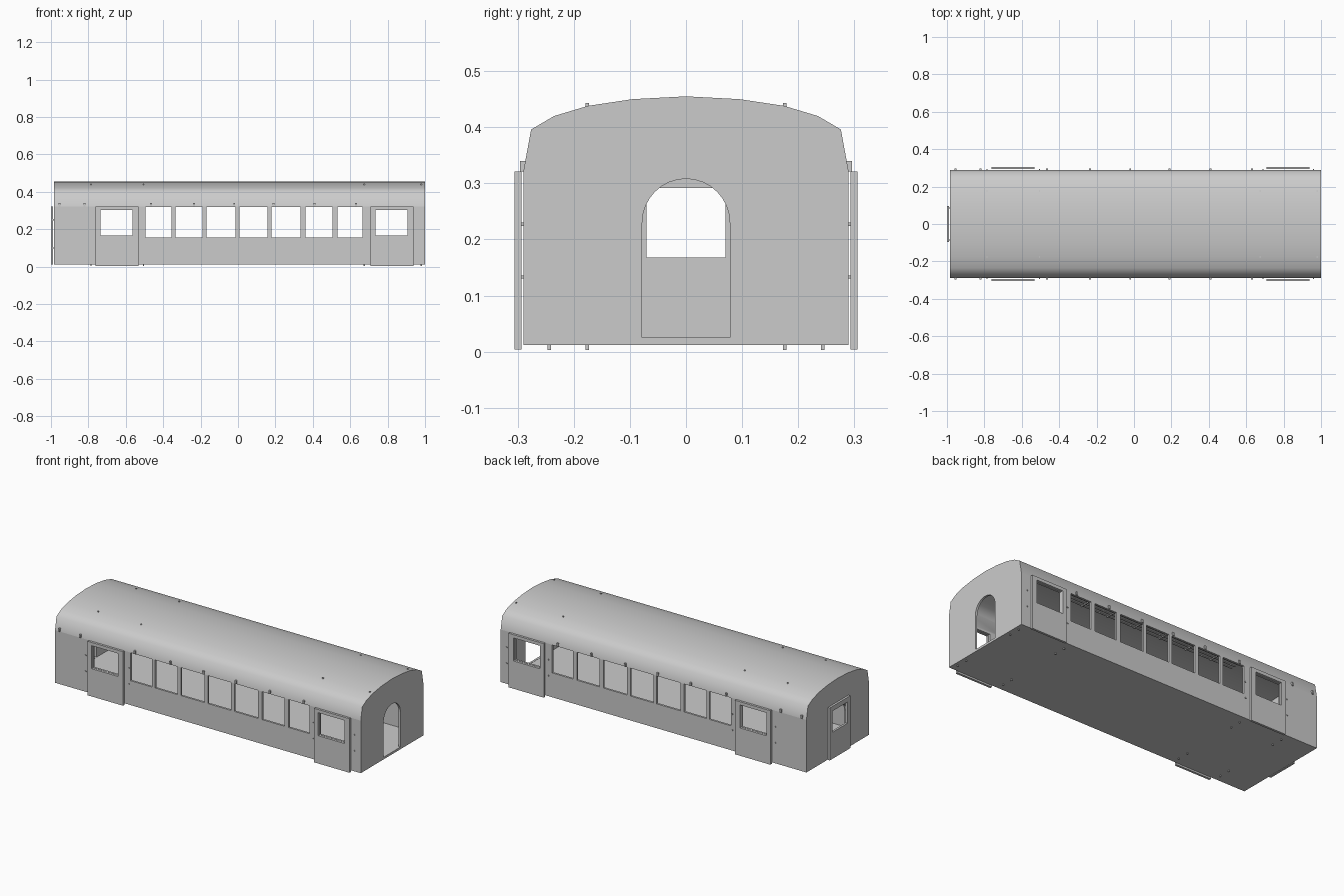
import bpy, bmesh, math
from mathutils import Matrix, Vector

if "Cube" in bpy.data.objects:
    bpy.data.objects.remove(bpy.data.objects["Cube"])

grey = bpy.data.materials.new("plain_grey")
grey.use_nodes = True
grey.diffuse_color = (0.6, 0.6, 0.6, 1)
grey.node_tree.nodes["Principled BSDF"].inputs["Base Color"].default_value = (0.6, 0.6, 0.6, 1)


def make_object(name, bm):
    bmesh.ops.recalc_face_normals(bm, faces=bm.faces)
    mesh = bpy.data.meshes.new(name)
    bm.to_mesh(mesh)
    bm.free()
    mesh.materials.append(grey)
    obj = bpy.data.objects.new(name, mesh)
    bpy.context.collection.objects.link(obj)
    return obj


def boxes(name, ranges):
    """One object out of boxes given as (x0, x1, y0, y1, z0, z1)."""
    bm = bmesh.new()
    for x0, x1, y0, y1, z0, z1 in ranges:
        centre = Vector((x0 + x1, y0 + y1, z0 + z1)) / 2
        size = Matrix.Diagonal((x1 - x0, y1 - y0, z1 - z0, 1))
        bmesh.ops.create_cube(bm, size=1, matrix=Matrix.Translation(centre) @ size)
    return make_object(name, bm)


def prism(name, outline, x0, x1):
    """Extrude a (y, z) outline along the length."""
    bm = bmesh.new()
    face = bm.faces.new([bm.verts.new((x0, y, z)) for y, z in outline])
    out = bmesh.ops.extrude_face_region(bm, geom=[face])
    verts = [v for v in out["geom"] if isinstance(v, bmesh.types.BMVert)]
    bmesh.ops.translate(bm, verts=verts, vec=(x1 - x0, 0, 0))
    return make_object(name, bm)


def cut(target, cutter):
    mod = target.modifiers.new("cut", 'BOOLEAN')
    mod.operation, mod.solver, mod.object = 'DIFFERENCE', 'EXACT', cutter
    cutter.hide_render = True
    bpy.context.view_layer.objects.active = target
    bpy.ops.object.modifier_apply(modifier=mod.name)
    bpy.data.objects.remove(cutter)


def mirrored(half):
    return half + [(-y, z) for y, z in reversed(half) if y > 0]


BACK, FRONT = -0.985, 1.0
WALL = 0.012
FLOOR = 0.012

# Body shell, hollowed out
half = [(0.29, FLOOR), (0.29, 0.32), (0.276, 0.396), (0.235, 0.42),
        (0.175, 0.438), (0.095, 0.45), (0, 0.455)]
inner = [(max(0, y - WALL) if y else 0, z + (WALL if z == FLOOR else -WALL * 0.8))
         for y, z in half]
body = prism("body_shell", mirrored(half), BACK, FRONT)
cut(body, prism("inside_cutter", mirrored(inner), BACK + WALL, FRONT - WALL))

# Side windows and the openings behind the side doors
windows = [(-0.495, -0.355), (-0.335, -0.19), (-0.168, -0.013), (0.008, 0.158),
           (0.179, 0.334), (0.36, 0.505), (0.532, 0.666)]
doors = [(-0.762, -0.532), (0.709, 0.939)]
holes = [(a, b, -1, 1, 0.155, 0.319) for a, b in windows]
holes += [(a + 0.026, b - 0.032, -1, 1, 0.167, 0.302) for a, b in doors]
cut(body, boxes("window_cutter", holes))

# Arched doorways through both ends
R = 0.078
arch = [(-R, 0.025), (R, 0.025)]
arch += [(R * math.cos(t * math.pi / 16), 0.23 + R * math.sin(t * math.pi / 16)) for t in range(17)]
cut(body, prism("arch_cutter", arch, -1.2, 1.2))

# Curved roof is smooth, walls and ends stay flat
for poly in body.data.polygons:
    poly.use_smooth = abs(poly.normal.z) > 0.1 and abs(poly.normal.x) < 0.1

# Side doors standing just off the walls
for side, label in ((-1, "right"), (1, "left")):
    for (a, b), end in zip(doors, ("rear", "fore")):
        y0, y1 = sorted((side * 0.293, side * 0.306))
        door = boxes(f"side_door_{label}_{end}", [(a, b, y0, y1, 0.004, 0.321)])
        cut(door, boxes("door_cutter", [(a + 0.026, b - 0.032, -1, 1, 0.167, 0.302)]))

# End door
end_door = boxes("end_door", [(-1, BACK - 0.003, -0.095, 0.095, 0.012, 0.32)])
cut(end_door, boxes("end_door_cutter", [(-1.1, -0.9, -0.07, 0.07, 0.168, 0.292)]))

# Small clips above the windows, and wall pins
clips, pins, roof_pegs, floor_pegs = [], [], [], []
P = 0.003
stations = (-0.785, -0.505, 0.675, 0.98)
for s in (-1, 1):
    y0, y1 = sorted((s * 0.284, s * 0.296))
    for x in (-0.955, -0.82, -0.465, -0.235, -0.02, 0.19, 0.41, 0.63):
        clips.append((x - 0.005, x + 0.005, y0, y1, 0.321, 0.34))
    y0, y1 = sorted((s * 0.285, s * 0.294))
    for x in (-0.785, -0.505, 0.69, 0.96):
        for z in (0.133, 0.227):
            pins.append((x - P, x + P, y0, y1, z - P, z + P))
    for x in stations:
        y = s * 0.176
        roof_pegs.append((x - P, x + P, y - P, y + P, 0.43, 0.443))
        for y in (s * 0.176, s * 0.244):
            floor_pegs.append((x - P, x + P, y - P, y + P, 0.003, 0.015))
boxes("window_clips", clips)
boxes("wall_pins", pins)
boxes("roof_pegs", roof_pegs)
boxes("floor_pegs", floor_pegs)
boxes("end_door_pins", [(-0.99, BACK + P, y - P, y + P, z - P, z + P)
                        for y in (-0.086, 0.086) for z in (0.1, 0.25)])

# Luggage racks under the roof inside
rails = []
for s in (-1, 1):
    for y in (0.2, 0.225, 0.25):
        rails.append((-0.49, 0.66, s * y - P, s * y + P, 0.34, 0.346))
    y0, y1 = sorted((s * 0.195, s * 0.276))
    for a, b in zip(windows, windows[1:]):
        x = (a[1] + b[0]) / 2
        rails.append((x - P, x + P, y0, y1, 0.334, 0.34))
boxes("luggage_racks", rails)
